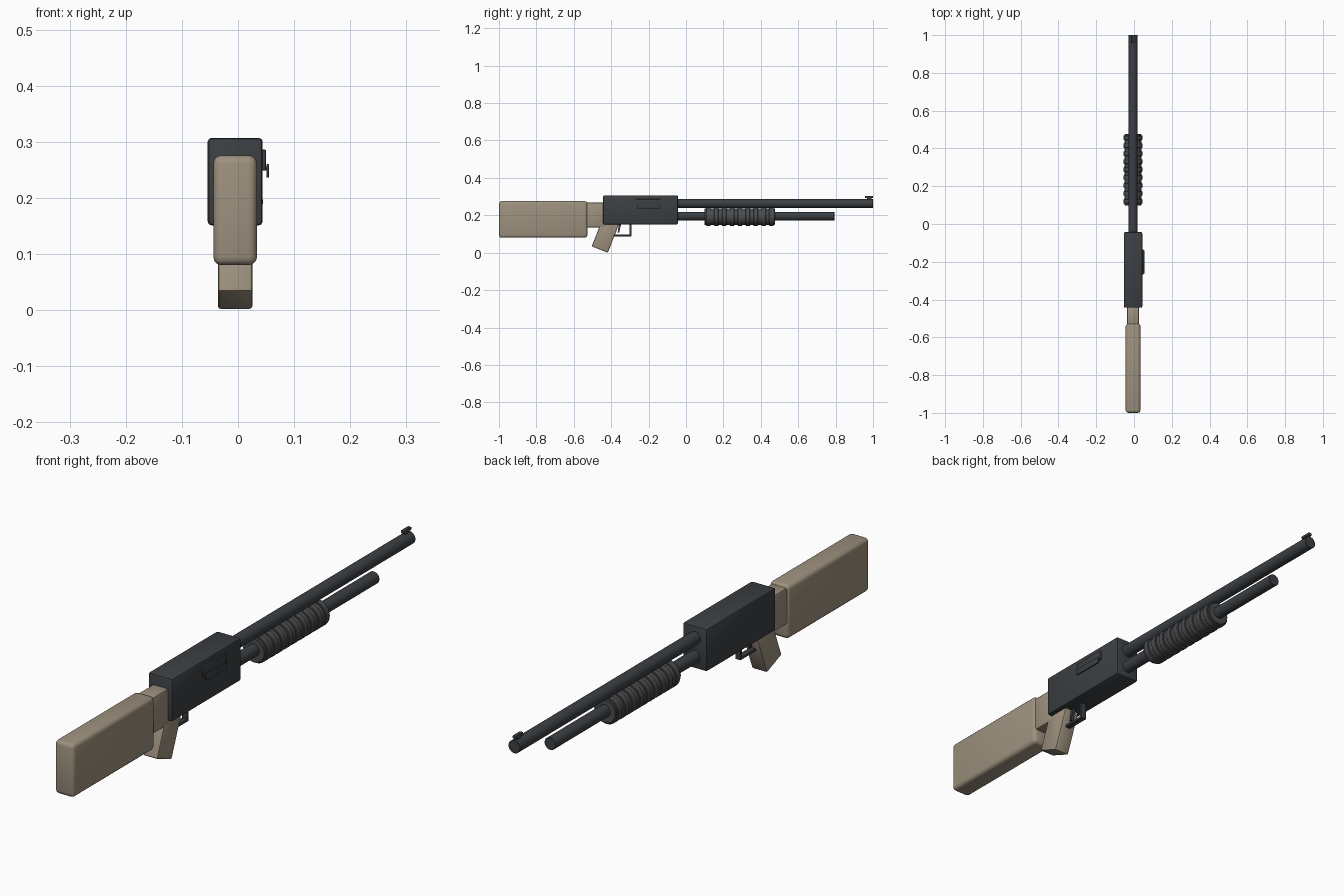
import bpy, math
from mathutils import Vector

if "Cube" in bpy.data.objects:
    bpy.data.objects.remove(bpy.data.objects["Cube"])

CX = -0.005  # symmetry plane of the main body


def material(name, rgb):
    m = bpy.data.materials.new(name)
    m.diffuse_color = (*rgb, 1)
    m.use_nodes = True
    m.node_tree.nodes["Principled BSDF"].inputs["Base Color"].default_value = m.diffuse_color
    return m


METAL = material("dark_metal", (0.045, 0.05, 0.055))
PUMP = material("pump_grey", (0.07, 0.073, 0.078))
TAN = material("tan_polymer", (0.34, 0.285, 0.21))


def finish(ob, name, mat, bevel=0, segments=2):
    ob.name = name
    ob.data.materials.append(mat)
    bpy.context.view_layer.objects.active = ob
    if bevel:
        mod = ob.modifiers.new("edge_bevel", 'BEVEL')
        mod.width, mod.segments = bevel, segments
        bpy.ops.object.modifier_apply(modifier=mod.name)
    bpy.ops.object.shade_smooth_by_angle(angle=math.radians(35))
    return ob


def box(name, x, y, z, mat, bevel=0.0, segments=2):
    bpy.ops.mesh.primitive_cube_add(size=1)
    ob = bpy.context.object
    ranges = (x, y, z)
    ob.location = [(a + b) / 2 for a, b in ranges]
    ob.scale = [b - a for a, b in ranges]
    bpy.ops.object.transform_apply(location=True, rotation=False, scale=True)
    return finish(ob, name, mat, bevel, segments)


def tube(name, r, y0, y1, z, mat, bevel=0.0):
    bpy.ops.mesh.primitive_cylinder_add(
        vertices=32, radius=r, depth=y1 - y0,
        location=(CX, (y0 + y1) / 2, z), rotation=(math.pi / 2, 0, 0))
    return finish(bpy.context.object, name, mat, bevel, 1)


def side_profile(name, pts, half, mat, bevel=0.0):
    """Extrude a (y, z) outline across x."""
    n = len(pts)
    verts = [(CX + s * half, y, z) for s in (-1, 1) for y, z in pts]
    faces = [tuple(range(n))[::-1], tuple(range(n, 2 * n))]
    faces += [(i, (i + 1) % n, n + (i + 1) % n, n + i) for i in range(n)]
    me = bpy.data.meshes.new(name)
    me.from_pydata(verts, [], faces)
    ob = bpy.data.objects.new(name, me)
    bpy.context.collection.objects.link(ob)
    bpy.ops.object.select_all(action='DESELECT')
    ob.select_set(True)
    bpy.context.view_layer.objects.active = ob
    bpy.ops.object.mode_set(mode='EDIT')
    bpy.ops.mesh.select_all(action='SELECT')
    bpy.ops.mesh.normals_make_consistent(inside=False)
    bpy.ops.object.mode_set(mode='OBJECT')
    return finish(ob, name, mat, bevel)


def centred(w):
    return (CX - w / 2, CX + w / 2)


# Receiver
box("receiver", centred(0.098), (-0.443, -0.043), (0.151, 0.307), METAL, 0.007)

# Stock, neck and grip
box("stock", centred(0.078), (-1.0, -0.527), (0.080, 0.276), TAN, 0.015, 3)
box("stock_neck", centred(0.064), (-0.54, -0.43), (0.134, 0.268), TAN, 0.008)
side_profile("grip", [(-0.504, 0.034), (-0.418, 0.0), (-0.357, 0.155),
                      (-0.43, 0.19), (-0.445, 0.185)], 0.031, TAN, 0.006)

# Barrel and magazine tube
tube("barrel", 0.0235, -0.06, 1.0, 0.263, METAL, 0.001)
tube("magazine_tube", 0.0225, -0.06, 0.793, 0.195, METAL, 0.001)

# Pump with evenly spaced ribs
tube("pump_core", 0.044, 0.098, 0.476, 0.193, PUMP, 0.002)
RIBS = 9
for i in range(RIBS):
    y = 0.120 + i * (0.457 - 0.120) / (RIBS - 1)
    tube(f"pump_rib_{i + 1}", 0.0495, y - 0.012, y + 0.012, 0.193, PUMP, 0.002)

# Ejection port cover with lower handle rail
box("ejection_cover", (0.040, 0.0500), (-0.268, -0.134), (0.249, 0.286), METAL, 0.002)
box("ejection_handle_link", (0.046, 0.053), (-0.262, -0.140), (0.249, 0.256), METAL)
box("ejection_handle", (0.0505, 0.055), (-0.262, -0.140), (0.236, 0.260), METAL, 0.001)

# Trigger guard and trigger
box("guard_bottom", centred(0.022), (-0.385, -0.292), (0.088, 0.098), METAL, 0.002)
box("guard_front", centred(0.022), (-0.302, -0.292), (0.088, 0.16), METAL, 0.002)
side_profile("trigger", [(-0.357, 0.16), (-0.345, 0.16), (-0.357, 0.108),
                         (-0.366, 0.108)], 0.006, METAL)

# Front sight
box("sight_post", centred(0.010), (0.968, 0.992), (0.28, 0.297), METAL)
box("sight_blade", centred(0.014), (0.957, 1.0), (0.292, 0.303), METAL, 0.002)
